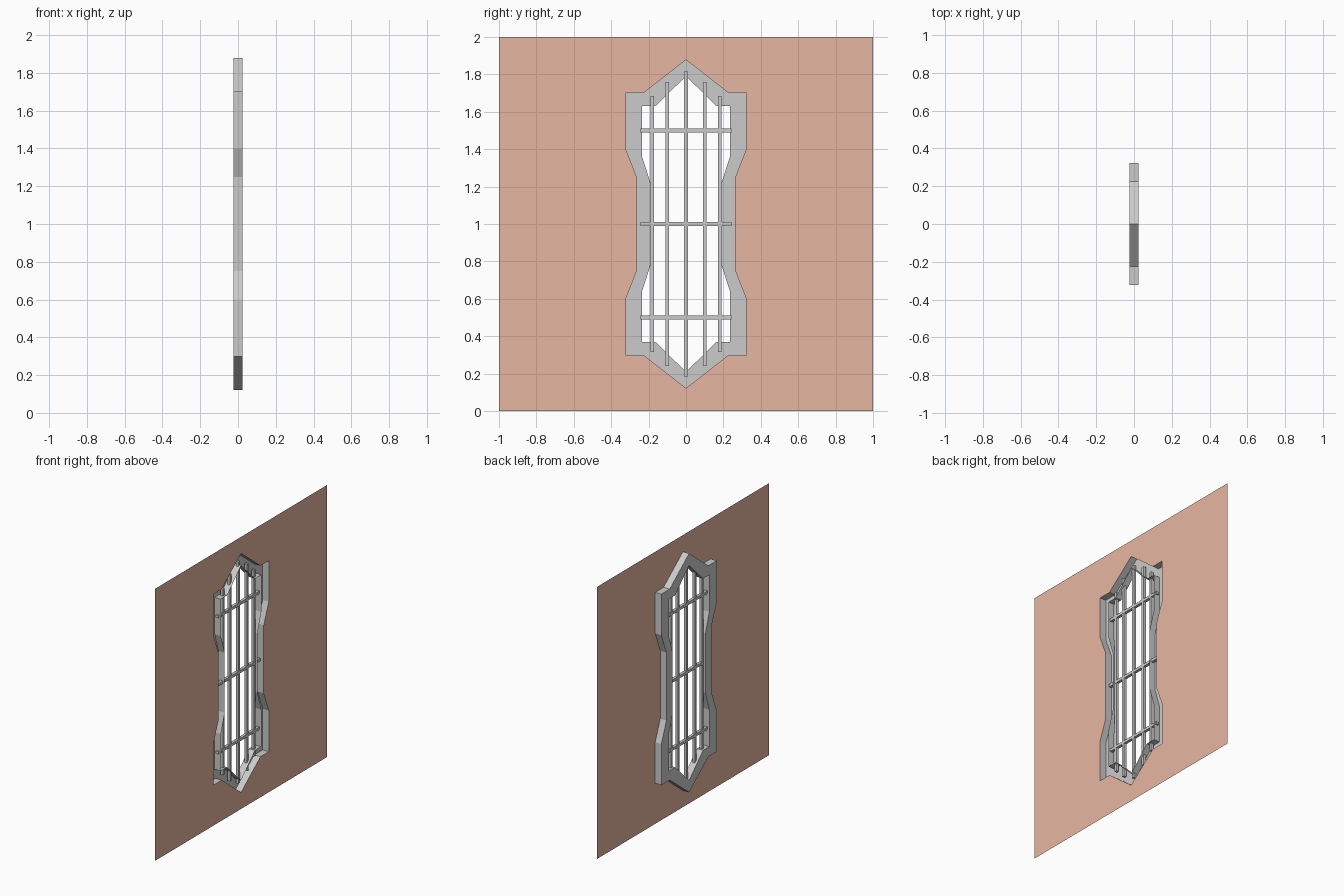
import bpy

if "Cube" in bpy.data.objects:
    bpy.data.objects.remove(bpy.data.objects["Cube"])

D = 0.025  # half depth of the window frame


def full_profile(lower):
    # lower half of a (y, z) outline, reflected about z = 1
    return lower + [(y, 2 - z) for y, z in reversed(lower)]


def make_object(name, verts, faces, mirror=False):
    mesh = bpy.data.meshes.new(name)
    mesh.from_pydata(verts, [], faces)
    mesh.update()
    obj = bpy.data.objects.new(name, mesh)
    bpy.context.collection.objects.link(obj)
    if mirror:
        mod = obj.modifiers.new("Mirror", 'MIRROR')
        mod.use_axis = (False, True, False)
        mod.use_clip = True
        mod.merge_threshold = 0.0005
    return obj


def bar(name, size, loc):
    bpy.ops.mesh.primitive_cube_add(size=1, location=loc)
    obj = bpy.context.object
    obj.name = name
    obj.scale = size
    return obj


# half outlines of the frame, +y side, bottom to top
outer = full_profile([(0, 0.122), (0.225, 0.298), (0.322, 0.298),
                      (0.322, 0.6), (0.263, 0.75)])
inner = full_profile([(0, 0.21), (0.162, 0.368), (0.235, 0.368),
                      (0.235, 0.64), (0.19, 0.78)])

# thin wall with the window opening
outline = [(0, 0)] + outer + [(0, 2), (1, 2), (1, 0)]
wall = make_object("wall", [(D, y, z) for y, z in outline],
                   [tuple(range(len(outline)))], mirror=True)
brick = bpy.data.materials.new("brick")
brick.diffuse_color = (0.8, 0.47, 0.36, 1)
brick.use_nodes = True
brick.node_tree.nodes["Principled BSDF"].inputs["Base Color"].default_value = brick.diffuse_color
wall.data.materials.append(brick)

# hollow channel frame: outer side, face, inner lip
rings = [(D, outer), (-D, outer), (-D, inner), (D, inner)]
n = len(outer)
verts = [(x, y, z) for x, ring in rings for y, z in ring]
faces = [(r * n + i, (r + 1) * n + i, (r + 1) * n + i + 1, r * n + i + 1)
         for r in range(3) for i in range(n - 1)]
make_object("window_frame", verts, faces, mirror=True)

# vertical bars: y position, lower end (upper end is symmetric)
for y, z0 in [(0, 0.185), (0.1, 0.24), (-0.1, 0.24), (0.18, 0.315), (-0.18, 0.315)]:
    bar("vertical_bar", (0.02, 0.02, 2 - 2 * z0), (0, y, 1))

# horizontal bars
for z in (0.5, 1.0, 1.5):
    bar("horizontal_bar", (0.021, 0.488, 0.02), (0, 0, z))
